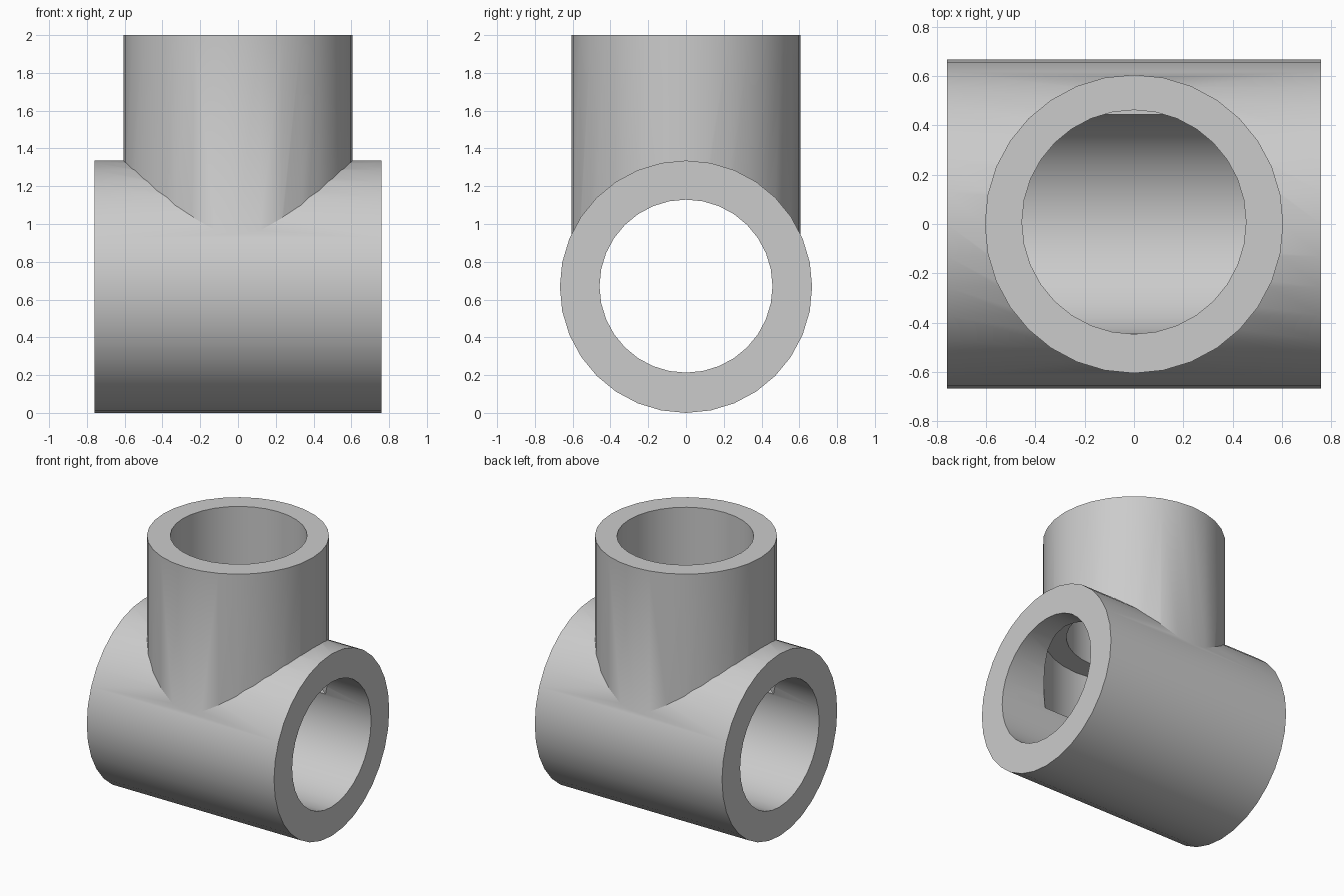
import bpy, math

if "Cube" in bpy.data.objects:
    bpy.data.objects.remove(bpy.data.objects["Cube"], do_unlink=True)

AXIS_Z = 0.668     # height of the horizontal pipe's axis
SIDES = 32

grey = bpy.data.materials.new("light_grey")
grey.use_nodes = True
grey.diffuse_color = (0.6, 0.6, 0.6, 1)
grey.node_tree.nodes["Principled BSDF"].inputs["Base Color"].default_value = (0.6, 0.6, 0.6, 1)


def cylinder(name, radius, length, centre, along_x=False, helper=True):
    turn = (0, math.pi / 2, 0) if along_x else (0, 0, 0)
    bpy.ops.mesh.primitive_cylinder_add(vertices=SIDES, radius=radius, depth=length,
                                        location=centre, rotation=turn)
    ob = bpy.context.object
    ob.name = name
    ob.data.materials.append(grey)
    ob.hide_render = helper
    return ob


def upright(name, radius, bottom, top, y=0):
    return cylinder(name, radius, top - bottom, (0, y, (bottom + top) / 2))


def combine(target, other, operation):
    bpy.context.view_layer.objects.active = target
    mod = target.modifiers.new(other.name, "BOOLEAN")
    mod.operation = operation
    mod.solver = "EXACT"
    mod.object = other
    bpy.ops.object.modifier_apply(modifier=mod.name)
    bpy.data.objects.remove(other, do_unlink=True)


# Horizontal pipe body with the upright branch fused on
tee = cylinder("tee_pipe", 0.668, 1.52, (0, 0, AXIS_Z), along_x=True, helper=False)
combine(tee, upright("branch", 0.606, 0.72, 2.0), "UNION")

# Horizontal bore, hidden flat-floored pocket in the junction, and branch bore
combine(tee, cylinder("main_bore", 0.458, 2, (0, 0, AXIS_Z + 0.003), along_x=True), "DIFFERENCE")
combine(tee, upright("junction_pocket", 0.6, 0.775, 1.26), "DIFFERENCE")
combine(tee, upright("branch_bore", 0.455, 0.9, 2.2, y=0.008), "DIFFERENCE")

# Smooth walls with crisp rims
bpy.ops.object.select_all(action="DESELECT")
tee.select_set(True)
bpy.context.view_layer.objects.active = tee
bpy.ops.object.shade_smooth_by_angle(angle=math.radians(30))
